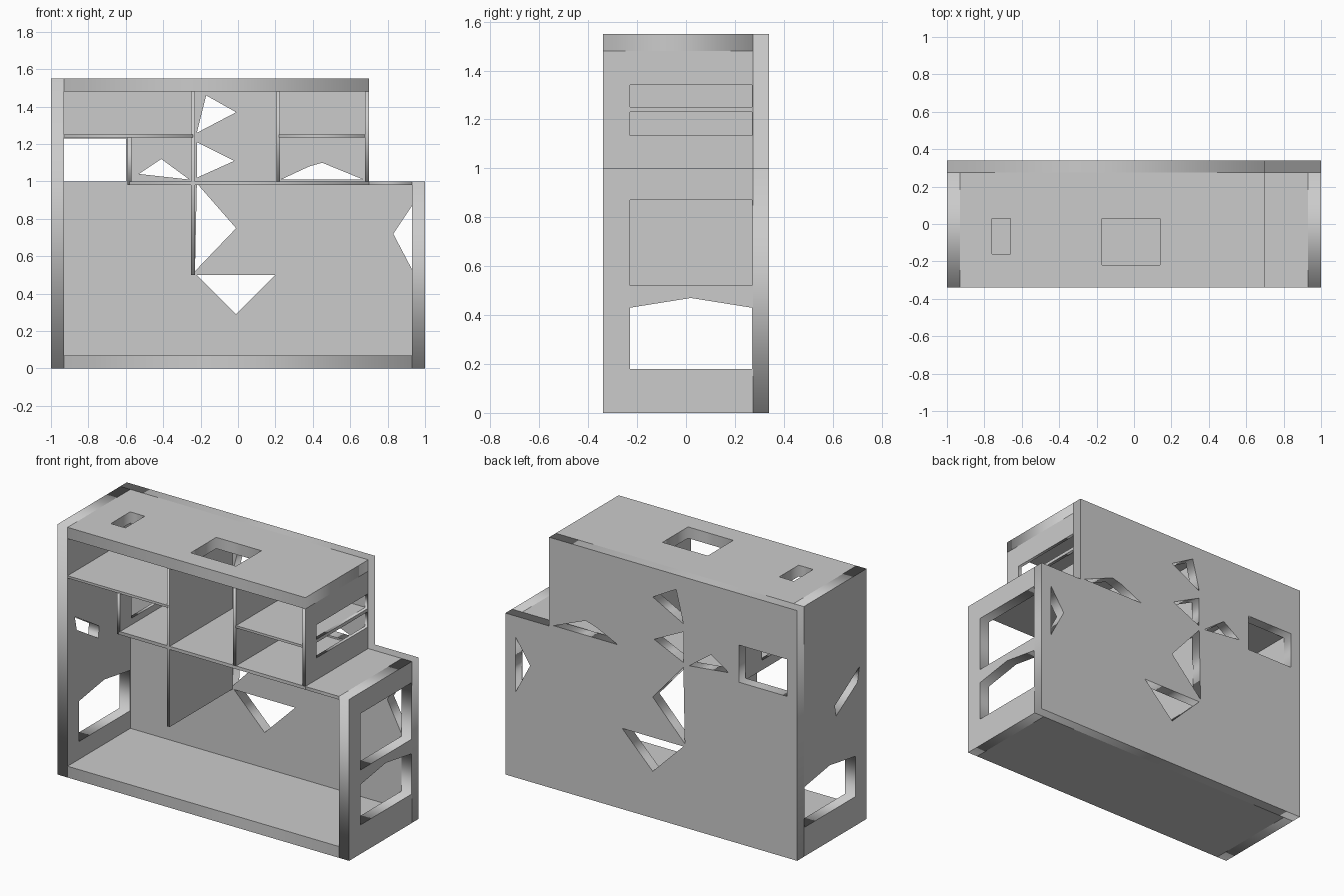
import bpy
from math import radians
from mathutils import Matrix, Vector

if "Cube" in bpy.data.objects:
    bpy.data.objects.remove(bpy.data.objects["Cube"])

# Local (u, v, depth) axes for each panel orientation
AXES = {
    'X': Matrix(((0, 0, 1), (1, 0, 0), (0, 1, 0))),    # u=y, v=z, depth along x
    'Y': Matrix(((1, 0, 0), (0, 0, -1), (0, 1, 0))),   # u=x, v=z, depth along y
    'Z': Matrix.Identity(3),                           # u=x, v=y, depth along z
}


def rect(a, b, c, d):
    return [(a, c), (b, c), (b, d), (a, d)]


def panel(name, axis, lo, hi, outline, holes=()):
    """Flat board between lo and hi on an axis, with openings cut through."""
    cu = bpy.data.curves.new(name, 'CURVE')
    cu.dimensions = '2D'
    cu.fill_mode = 'BOTH'
    cu.extrude = (hi - lo) / 2
    for loop in [outline, *holes]:
        s = cu.splines.new('POLY')
        s.points.add(len(loop) - 1)
        for p, (u, v) in zip(s.points, loop):
            p.co = (u, v, 0, 1)
        s.use_cyclic_u = True
    tmp = bpy.data.objects.new(name + "_curve", cu)
    bpy.context.collection.objects.link(tmp)
    dg = bpy.context.evaluated_depsgraph_get()
    me = bpy.data.meshes.new_from_object(tmp.evaluated_get(dg))
    bpy.data.objects.remove(tmp)
    pos = Vector((0, 0, 0))
    pos['XYZ'.index(axis)] = (lo + hi) / 2
    me.transform(Matrix.Translation(pos) @ AXES[axis].to_4x4())
    me.name = name
    ob = bpy.data.objects.new(name, me)
    bpy.context.collection.objects.link(ob)
    return ob


D = 0.34          # half depth
BACK = 0.275      # inner face of the back wall
WY = (-0.23, 0.27)  # window span in y

# Stepped back wall with one window and broken triangular gaps
panel("back_wall", 'Y', BACK, D,
      [(-1, 0), (1, 0), (1, 1), (.7, 1), (.7, 1.55), (-1, 1.55)],
      [rect(-.93, -.6, 1.0, 1.23),
       [(-.23, .52), (-.01, .75), (-.22, .99)],
       [(-.22, .5), (-.01, .29), (.2, .5)],
       [(.93, .53), (.93, .87), (.83, .72)],
       [(-.22, 1.26), (-.01, 1.37), (-.17, 1.46)],
       [(-.22, 1.02), (-.02, 1.11), (-.22, 1.21)],
       [(-.53, 1.04), (-.26, 1.01), (-.41, 1.12)],
       [(.23, 1.01), (.67, 1.01), (.45, 1.1), (.38, 1.08)]])

# Floor slab
panel("floor", 'Z', 0, .07, rect(-.93, .93, -D, BACK))

# Left side wall with lower window and a slanted gap
low_window = [(WY[0], .18), (WY[1], .18), (WY[1], .43), (.02, .47), (WY[0], .43)]
panel("left_wall", 'X', -1, -.93, rect(-D, BACK, 0, 1.55),
      [low_window, [(-.04, .75), (-.03, .82), (-.27, .97), (-.25, .88)]])

# Lower right side frame with two windows
panel("right_frame", 'X', .93, 1, rect(-D, BACK, 0, 1),
      [low_window, rect(*WY, .52, .87)])

# Top board with two openings
panel("top_board", 'Z', 1.48, 1.55, rect(-.93, .7, -D, BACK),
      [rect(-.17, .14, -.22, .03),
       [(-.76, .03), (-.76, -.06), (-.76, -.16), (-.66, -.16), (-.66, .03)]])

# Upper right side with two slots
panel("upper_right_wall", 'X', .68, .7, rect(-D, BACK, 1, 1.48),
      [rect(*WY, 1.25, 1.34), rect(*WY, 1.135, 1.23)])

# Step top and middle shelves
panel("step_top", 'Z', .98, 1.0, rect(.7, .93, -D, BACK))
panel("middle_shelf", 'Z', .98, 1.0, rect(-.58, .7, -D, BACK))
for name, a, b in (("left_upper_shelf", -.93, -.24), ("right_upper_shelf", .22, .68)):
    panel(name, 'Z', 1.235, 1.25, rect(a, b, -D, BACK))

# Upright dividers
panel("centre_divider", 'X', -.25, -.23, rect(-D, BACK, .5, 1.48))
panel("right_divider", 'X', .205, .225, rect(-D, BACK, 1, 1.48))
panel("left_divider", 'X', -.59, -.57, rect(-D, BACK, .98, 1.24),
      [rect(-.23, .1, 1.04, 1.2)])
